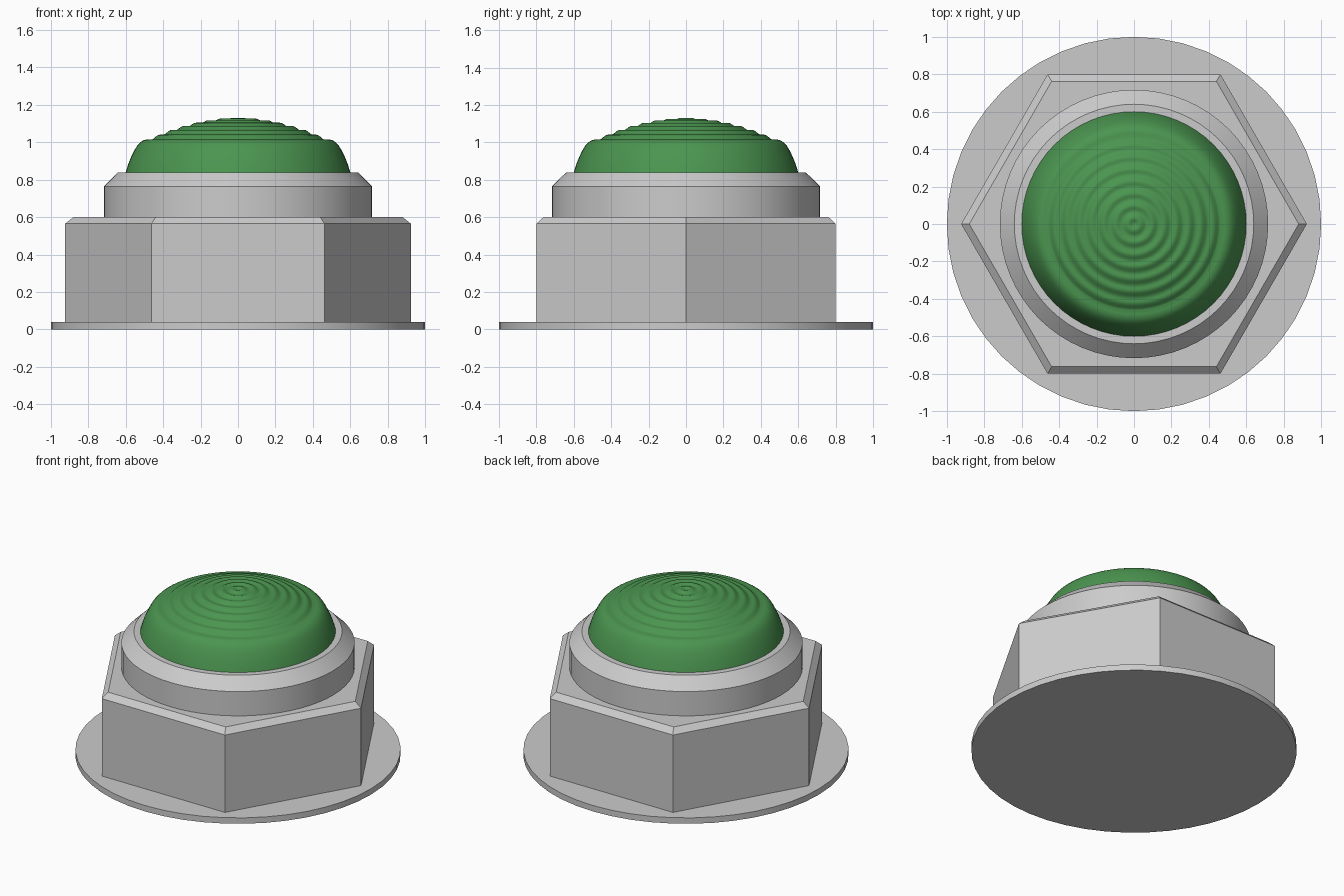
import bpy
from math import cos, sin, pi

if "Cube" in bpy.data.objects:
    bpy.data.objects.remove(bpy.data.objects["Cube"])


def lathe(name, profile, sides, smooth=None, material=None):
    """Revolve (radius, z) points around z; radius 0 becomes a single pole."""
    verts, faces, rings = [], [], []
    for r, z in profile:
        n = 1 if r == 0 else sides
        rings.append(range(len(verts), len(verts) + n))
        verts += [(r * cos(2 * pi * i / sides), r * sin(2 * pi * i / sides), z) for i in range(n)]
    for a, b in zip(rings, rings[1:]):
        for i in range(sides):
            j = (i + 1) % sides
            if len(a) == 1:
                faces.append((a[0], b[j], b[i]))
            elif len(b) == 1:
                faces.append((a[i], a[j], b[0]))
            else:
                faces.append((a[i], a[j], b[j], b[i]))
    # Flat caps on open ends
    if len(rings[0]) > 1:
        faces.append(tuple(reversed(rings[0])))
    if len(rings[-1]) > 1:
        faces.append(tuple(rings[-1]))
    mesh = bpy.data.meshes.new(name)
    mesh.from_pydata(verts, [], faces)
    obj = bpy.data.objects.new(name, mesh)
    bpy.context.collection.objects.link(obj)
    if material:
        mesh.materials.append(material)
    if smooth:
        bpy.ops.object.select_all(action='DESELECT')
        obj.select_set(True)
        bpy.context.view_layer.objects.active = obj
        bpy.ops.object.shade_smooth_by_angle(angle=smooth)
    return obj


green = bpy.data.materials.new("green_plastic")
green.diffuse_color = (0.07, 0.30, 0.08, 1)
green.use_nodes = True
green.node_tree.nodes["Principled BSDF"].inputs["Base Color"].default_value = green.diffuse_color

# Thin round flange at the base
lathe("base_flange", [(1, 0), (1, 0.04)], 48, smooth=pi / 6)

# Hexagonal body with a chamfered top edge
hex_r = 0.8 / cos(pi / 6)
lathe("hex_body", [(hex_r, 0.04), (hex_r, 0.565), (hex_r * 0.953, 0.6)], 6)

# Round collar with a sloped shoulder
lathe("collar", [(0.717, 0.6), (0.717, 0.765), (0.64, 0.84)], 64, smooth=pi / 6)

# Lens: rounded side followed by a crown with concentric ripples
side = [(0.6, 0.84), (0.587, 0.882), (0.572, 0.92), (0.555, 0.955),
        (0.538, 0.983), (0.522, 1.0), (0.505, 1.011), (0.483, 1.016)]
steps = 56
crown = []
for k in range(steps + 1):
    r = 0.46 * (1 - k / steps)
    ripple = 0.005 * cos(2 * pi * (r - 0.46) / 0.0657)
    crown.append((r if k < steps else 0, 1.13 - 0.107 * (r / 0.46) ** 2 - ripple - 0.004))
lathe("ribbed_lens", side + crown, 64, smooth=pi / 4, material=green)
